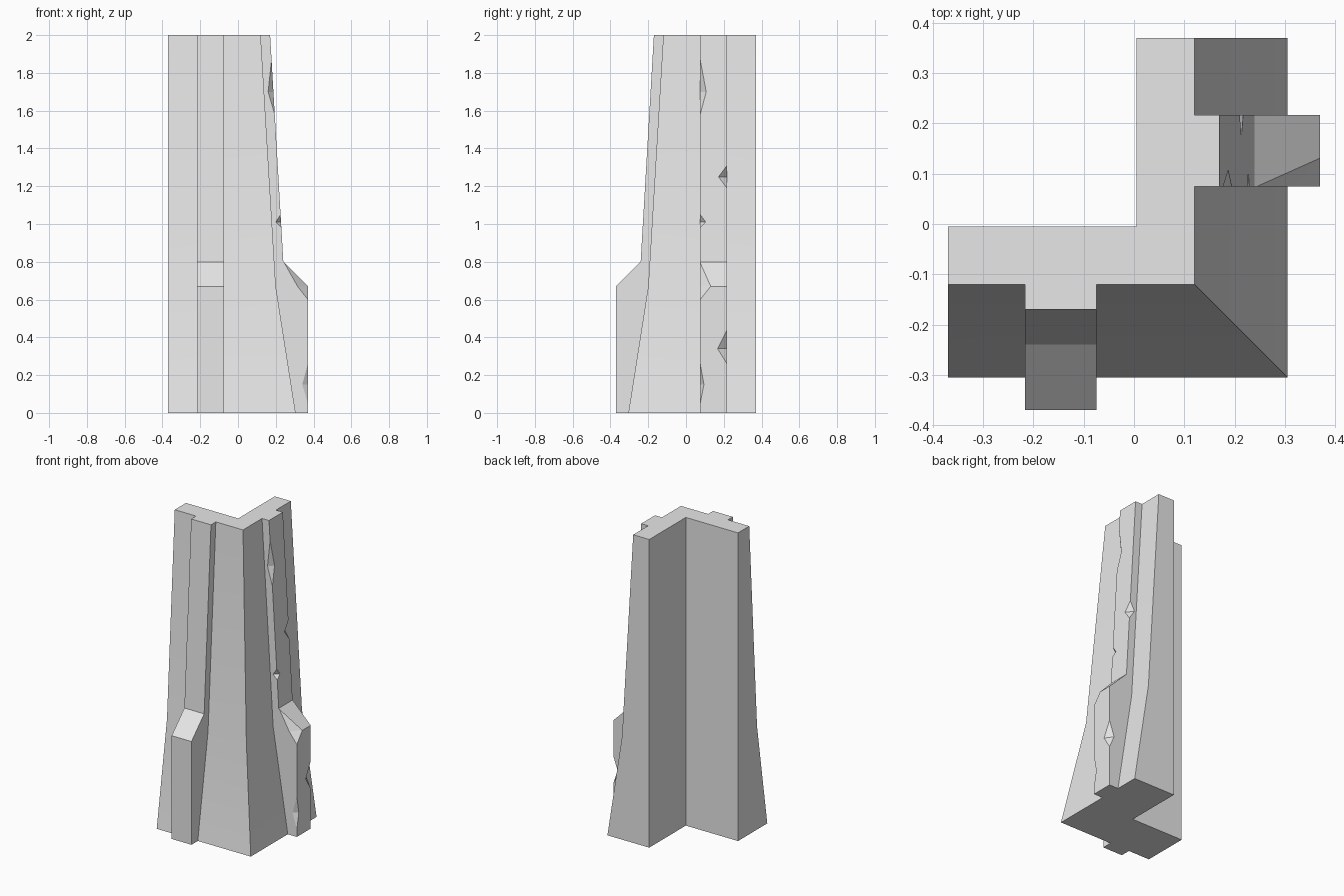
import bpy, bmesh, math
from mathutils import Vector

cube = bpy.data.objects.get("Cube")
if cube:
    bpy.data.objects.remove(cube, do_unlink=True)

# Single stone colour
stone = bpy.data.materials.new("pale_grey_stone")
stone.use_nodes = True
GREY = (0.8, 0.8, 0.8, 1)
stone.diffuse_color = GREY
stone.node_tree.nodes["Principled BSDF"].inputs["Base Color"].default_value = GREY

WALL = [(0.305, 0), (0.2, 0.67), (0.12, 2)]               # outer face offset, height
RIB = [(0.37, 0), (0.37, 0.67), (0.24, 0.8), (0.17, 2)]   # rib face offset, height
INNER, OUTER, END, BACK = -0.075, -0.217, 0.37, 0.005


def add_object(name, bm):
    bmesh.ops.recalc_face_normals(bm, faces=bm.faces)
    mesh = bpy.data.meshes.new(name)
    bm.to_mesh(mesh)
    bm.free()
    mesh.materials.append(stone)
    ob = bpy.data.objects.new(name, mesh)
    bpy.context.collection.objects.link(ob)
    return ob


def loft(name, rings):
    """Skin a stack of matching closed rings and cap both ends."""
    bm = bmesh.new()
    rows = [[bm.verts.new(p) for p in ring] for ring in rings]
    n = len(rows[0])
    for a, b in zip(rows, rows[1:]):
        for i in range(n):
            j = (i + 1) % n
            bm.faces.new((a[i], a[j], b[j], b[i]))
    bm.faces.new(rows[0])
    bm.faces.new(rows[-1])
    return add_object(name, bm)


def rib_face(z):
    for (v0, z0), (v1, z1) in zip(RIB, RIB[1:]):
        if z <= z1:
            return v0 + (v1 - v0) * (z - z0) / (z1 - z0)
    return RIB[-1][0]


def add_chip(bm, place, edge, top, bottom, mid, width, depth):
    """Wedge that knocks a notch out of a rib's vertical edge."""
    side = -1 if edge == INNER else 1
    a, b, e = (Vector((edge, rib_face(z), z)) for z in (top, bottom, mid))
    c = e + Vector((side * width, 0, 0))
    d = e - Vector((0, depth, 0))
    m = (c + d) / 2
    ridge = [c + (c - d) * 0.2, d + (d - c) * 0.2]
    points = ridge + [r + (p - m) * 1.05 for r in ridge for p in (a, b, e)]
    verts = [bm.verts.new(place(*p)) for p in points]
    hull = bmesh.ops.convex_hull(bm, input=verts)
    loose = [g for g in hull["geom_interior"] if isinstance(g, bmesh.types.BMVert)]
    bmesh.ops.delete(bm, geom=loose, context="VERTS")


def make_rib(name, place, chips):
    profile = RIB + WALL[::-1]
    rib = loft(name, [[place(u, v, z) for v, z in profile] for u in (OUTER, INNER)])
    bm = bmesh.new()
    for chip in chips:
        add_chip(bm, place, *chip)
    cutter = add_object(name + "_chip_cutter", bm)
    cutter.hide_render = True
    mod = rib.modifiers.new("chips", "BOOLEAN")
    mod.operation = "DIFFERENCE"
    mod.solver = "EXACT"
    mod.object = cutter
    bpy.context.view_layer.objects.active = rib
    bpy.ops.object.modifier_apply(modifier=mod.name)
    bpy.data.objects.remove(cutter, do_unlink=True)


# L-shaped corner wall, flaring outwards towards the foot
wall = loft("corner_wall", [
    [(-END, -d, z), (d, -d, z), (d, END, z), (BACK, END, z), (BACK, -BACK, z), (-END, -BACK, z)]
    for d, z in WALL])
bpy.ops.object.select_all(action="DESELECT")
wall.select_set(True)
bpy.context.view_layer.objects.active = wall
bpy.ops.object.shade_smooth_by_angle(angle=math.radians(15))

# Stepped ribs with chipped edges: edge, top, bottom, apex height, width, depth
make_rib("front_rib", lambda u, v, z: (u, -v, z), [
    (INNER, 1.89, 1.76, 1.81, 0.032, 0.031),
    (INNER, 1.21, 1.06, 1.14, 0.05, 0.03),
    (INNER, 0.77, 0.69, 0.72, 0.028, 0.045),
    (INNER, 0.41, 0.1, 0.25, 0.025, 0.012),
    (OUTER, 1.68, 1.54, 1.59, 0.038, 0.035),
    (OUTER, 0.99, 0.89, 0.93, 0.026, 0.035),
    (OUTER, 0.6, 0.42, 0.5, 0.035, 0.035),
])
make_rib("side_rib", lambda u, v, z: (v, -u, z), [
    (INNER, 1.87, 1.58, 1.7, 0.032, 0.028),
    (INNER, 1.05, 0.98, 1.01, 0.03, 0.028),
    (INNER, 0.795, 0.6, 0.67, 0.056, 0.055),
    (INNER, 0.26, 0.05, 0.15, 0.02, 0.03),
    (OUTER, 1.31, 1.19, 1.25, 0.045, 0.035),
    (OUTER, 0.44, 0.26, 0.34, 0.05, 0.035),
])
